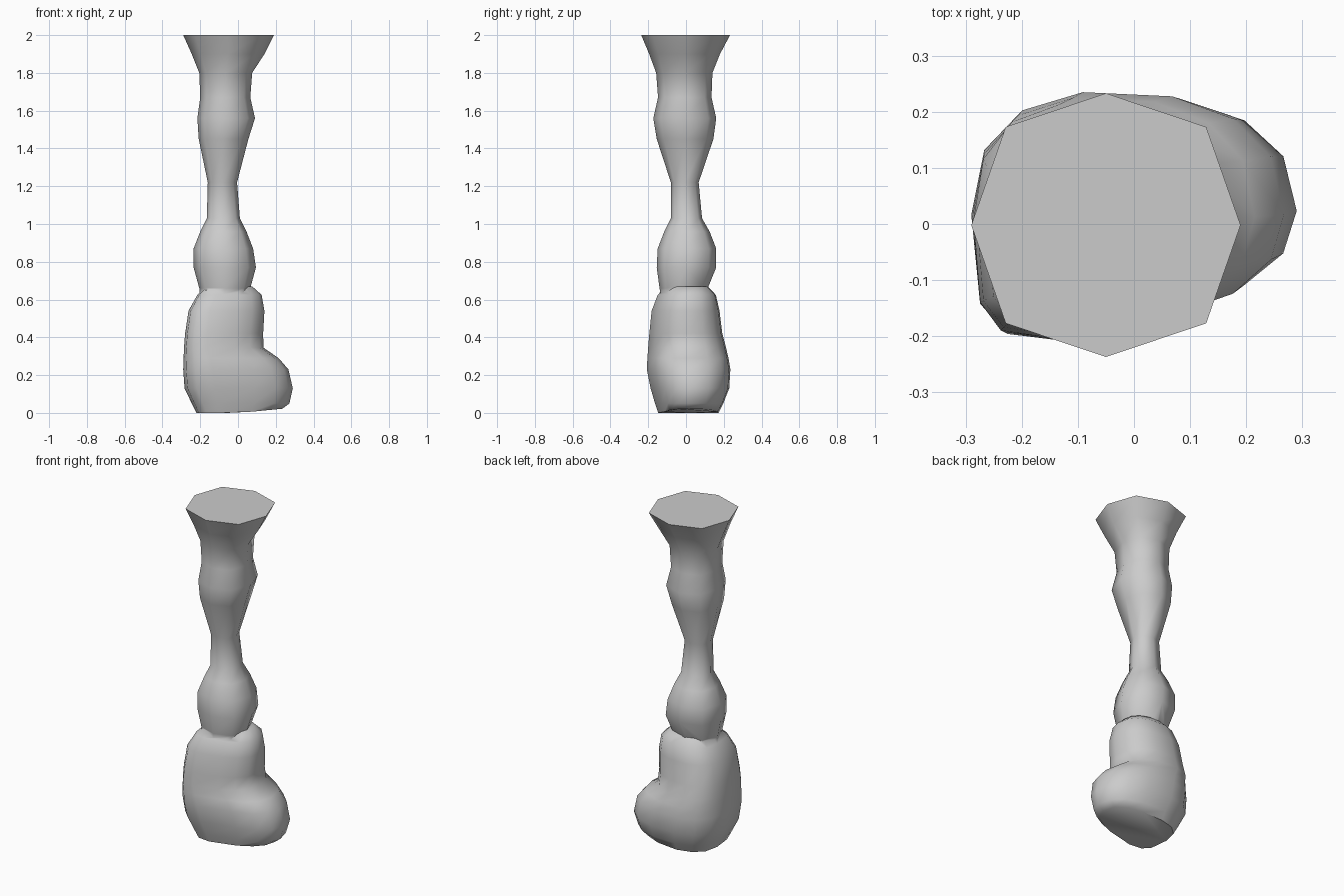
import bpy, bmesh, math

if "Cube" in bpy.data.objects:
    bpy.data.objects.remove(bpy.data.objects["Cube"])


def power(v, e):
    return math.copysign(abs(v) ** e, v)


def loft(name, rings, sides, square=2.0, lumpy=False):
    """Stack rings (z, xmin, xmax, ymin, ymax) into a closed, slightly squared solid."""
    bm = bmesh.new()
    loops = []
    for k, (z, x0, x1, y0, y1) in enumerate(rings):
        loop = []
        for i in range(sides):
            a = 2 * math.pi * i / sides
            c, s = round(math.cos(a), 6), round(math.sin(a), 6)
            # the rock has a squarer front-left corner
            n = 3.6 if lumpy and c < 0 and s < 0 else square
            u, v = power(c, 2 / n), power(s, 2 / n)
            tilt = 0
            if lumpy:
                v *= 0.93 - 0.22 * u if v < 0 else 0.99 - 0.06 * u
                if z < 0.3 and v < 0:   # dent between body and lobe
                    v *= 1 - 0.05 * math.exp(-((u - 0.25) / 0.25) ** 2)
                if k == 0:              # underside rises slightly to the right
                    tilt = 0.022 * max(u, 0)
            loop.append(bm.verts.new(((x0 + x1) / 2 + u * (x1 - x0) / 2,
                                      (y0 + y1) / 2 + v * (y1 - y0) / 2, z + tilt)))
        loops.append(loop)
    for a, b in zip(loops, loops[1:]):
        for i in range(sides):
            j = (i + 1) % sides
            bm.faces.new((a[i], a[j], b[j], b[i]))
    bm.faces.new(loops[0][::-1])
    bm.faces.new(loops[-1])
    bmesh.ops.recalc_face_normals(bm, faces=bm.faces[:])
    mesh = bpy.data.meshes.new(name)
    bm.to_mesh(mesh)
    bm.free()
    ob = bpy.data.objects.new(name, mesh)
    bpy.context.collection.objects.link(ob)
    return ob


# Eight-sided turned column with flared flat top
column = loft("pedestal", [
    (0.57, -0.195, 0.045, -0.125, 0.10),
    (0.66, -0.205, 0.065, -0.14, 0.115),
    (0.77, -0.235, 0.095, -0.155, 0.16),
    (0.87, -0.235, 0.08, -0.15, 0.16),
    (0.96, -0.20, 0.045, -0.115, 0.125),
    (1.03, -0.165, 0.01, -0.08, 0.085),
    (1.22, -0.16, -0.005, -0.08, 0.067),
    (1.45, -0.208, 0.055, -0.155, 0.145),
    (1.56, -0.215, 0.09, -0.173, 0.16),
    (1.67, -0.20, 0.065, -0.148, 0.135),
    (1.80, -0.205, 0.075, -0.158, 0.14),
    (1.90, -0.245, 0.14, -0.195, 0.18),
    (2.00, -0.29, 0.19, -0.237, 0.233)], 8, 2.35)

# Lumpy rock base: wide low lobe on the right, shoulder under the column
rock = loft("rock_base", [
    (0.00, -0.22, 0.235, -0.145, 0.175),
    (0.05, -0.245, 0.272, -0.162, 0.20),
    (0.13, -0.283, 0.29, -0.185, 0.232),
    (0.23, -0.29, 0.267, -0.205, 0.238),
    (0.29, -0.288, 0.215, -0.202, 0.228),
    (0.345, -0.286, 0.135, -0.198, 0.215),
    (0.42, -0.28, 0.133, -0.192, 0.195),
    (0.54, -0.262, 0.14, -0.18, 0.18),
    (0.625, -0.215, 0.125, -0.148, 0.16),
    (0.67, -0.17, 0.075, -0.105, 0.115)], 14, 2.4, True)

# Fuse both into one skin
bpy.context.view_layer.objects.active = column
column.select_set(True)
mod = column.modifiers.new("union", "BOOLEAN")
mod.operation = "UNION"
mod.solver = "EXACT"
mod.object = rock
bpy.ops.object.modifier_apply(modifier=mod.name)
bpy.data.objects.remove(rock)
bpy.ops.object.shade_smooth_by_angle(angle=math.radians(56))
